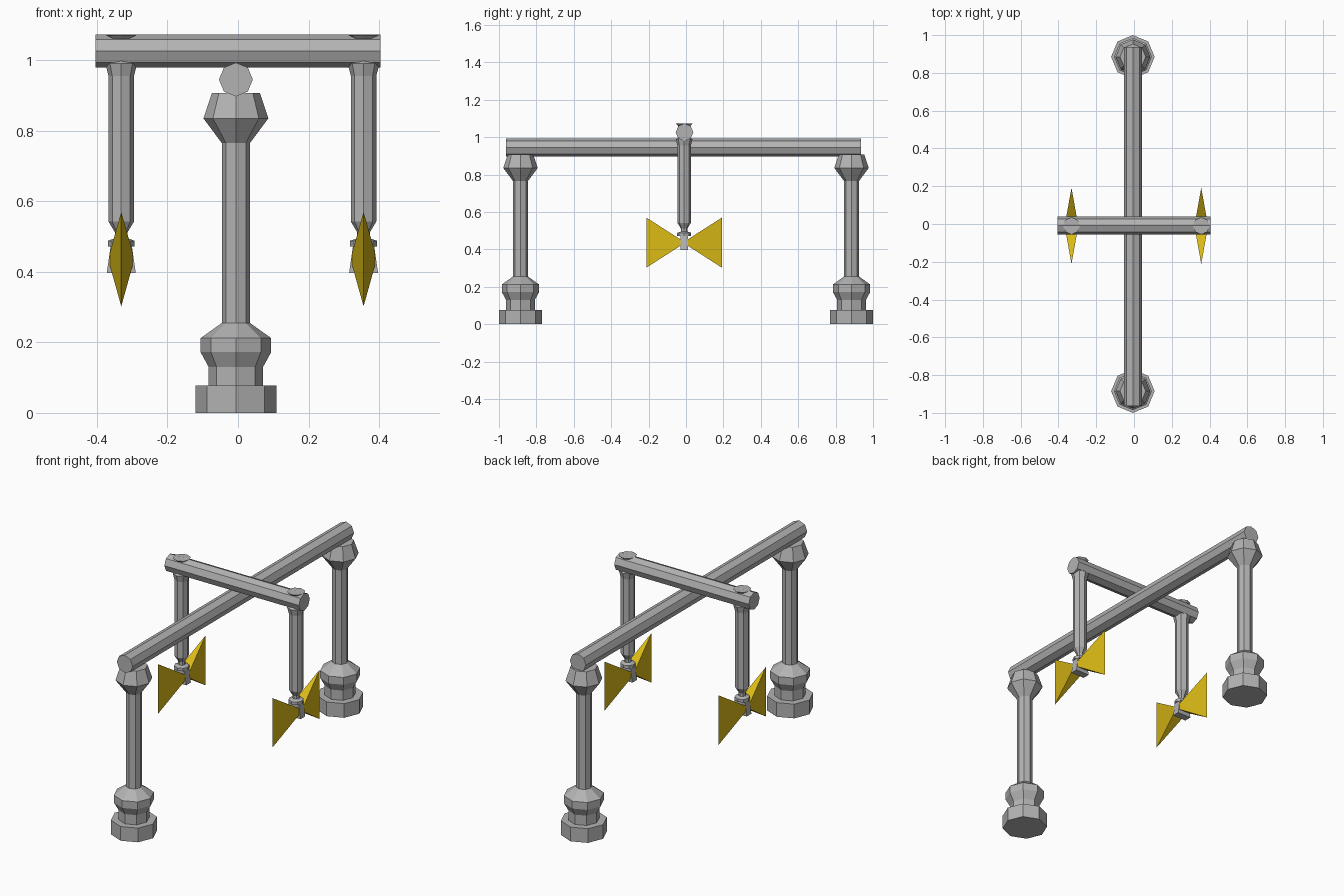
import bpy, bmesh, math
from mathutils import Matrix, Vector

if "Cube" in bpy.data.objects:
    bpy.data.objects.remove(bpy.data.objects["Cube"])


def material(name, rgb):
    m = bpy.data.materials.new(name)
    m.diffuse_color = (*rgb, 1)
    m.use_nodes = True
    m.node_tree.nodes["Principled BSDF"].inputs["Base Color"].default_value = m.diffuse_color
    return m


GREY = material("stone grey", (0.45, 0.45, 0.45))
YELLOW = material("yellow", (0.70, 0.49, 0.008))


def finish(bm, name, mat):
    bmesh.ops.recalc_face_normals(bm, faces=bm.faces)
    me = bpy.data.meshes.new(name)
    bm.to_mesh(me)
    bm.free()
    me.materials.append(mat)
    ob = bpy.data.objects.new(name, me)
    bpy.context.collection.objects.link(ob)
    return ob


def lathe(name, profile, matrix, mat=GREY, sides=8):
    """Octagonal turned part from (radius, height) pairs."""
    bm = bmesh.new()
    rings = []
    for r, z in profile:
        rings.append([bm.verts.new(matrix @ Vector((
            r * math.cos(math.tau * i / sides), r * math.sin(math.tau * i / sides), z)))
            for i in range(sides)])
    for a, b in zip(rings, rings[1:]):
        for i in range(sides):
            j = (i + 1) % sides
            bm.faces.new((a[i], a[j], b[j], b[i]))
    bm.faces.new(rings[0])
    bm.faces.new(rings[-1])
    return finish(bm, name, mat)


def hull(name, points, mat):
    bm = bmesh.new()
    for p in points:
        bm.verts.new(p)
    bmesh.ops.convex_hull(bm, input=bm.verts)
    bmesh.ops.dissolve_limit(bm, angle_limit=0.01, verts=bm.verts, edges=bm.edges)
    return finish(bm, name, mat)


CX, CY = -0.006, -0.01   # post line in x, hanger line in y

# Posts with stepped base and flared capital
POST = [(0.115, 0), (0.115, 0.077), (0.077, 0.077), (0.077, 0.13), (0.1, 0.172),
        (0.1, 0.212), (0.04, 0.255), (0.04, 0.765), (0.092, 0.835), (0.068, 0.907)]
for side, y in (("front", -0.885), ("back", 0.885)):
    lathe(side + "_post", POST, Matrix.Translation((CX, y, 0)))

# Long beam over the posts and cross beam resting on it
lathe("long_beam", [(0.048, -0.963), (0.048, 0.936)],
      Matrix.Translation((CX, 0, 0.945)) @ Matrix.Rotation(-math.pi / 2, 4, 'X'))
lathe("cross_beam", [(0.047, -0.404), (0.047, 0.404)],
      Matrix.Translation((0, CY + 0.002, 1.026)) @ Matrix.Rotation(math.pi / 2, 4, 'Y'))

# Hangers: rod, collar, clip and a pair of tapered blades
ROD = [(0.038, 0.472), (0.038, 0.488), (0.018, 0.495), (0.018, 0.512), (0.036, 0.542),
       (0.036, 0.955), (0.045, 0.99), (0.03, 1.0), (0.03, 1.058), (0.045, 1.072)]
ZB = 0.436
for side, x in (("left", -0.331), ("right", 0.356)):
    lathe(side + "_hanger", ROD, Matrix.Translation((x, CY, 0)))
    hull(side + "_clip", [(x + sx * w, CY + sy * 0.02, z)
                          for w, z in ((0.03, 0.474), (0.041, 0.397))
                          for sx in (-1, 1) for sy in (-1, 1)], GREY)
    for end, s in (("front", -1), ("back", 1)):
        inner = [(x + sx * 0.034, CY + s * 0.012, ZB + sz * 0.012)
                 for sx in (-1, 1) for sz in (-1, 1)]
        outer = [(x, CY + s * 0.202, ZB + sz * 0.134) for sz in (-1, 1)]
        hull(f"{side}_{end}_blade", inner + outer, YELLOW)
